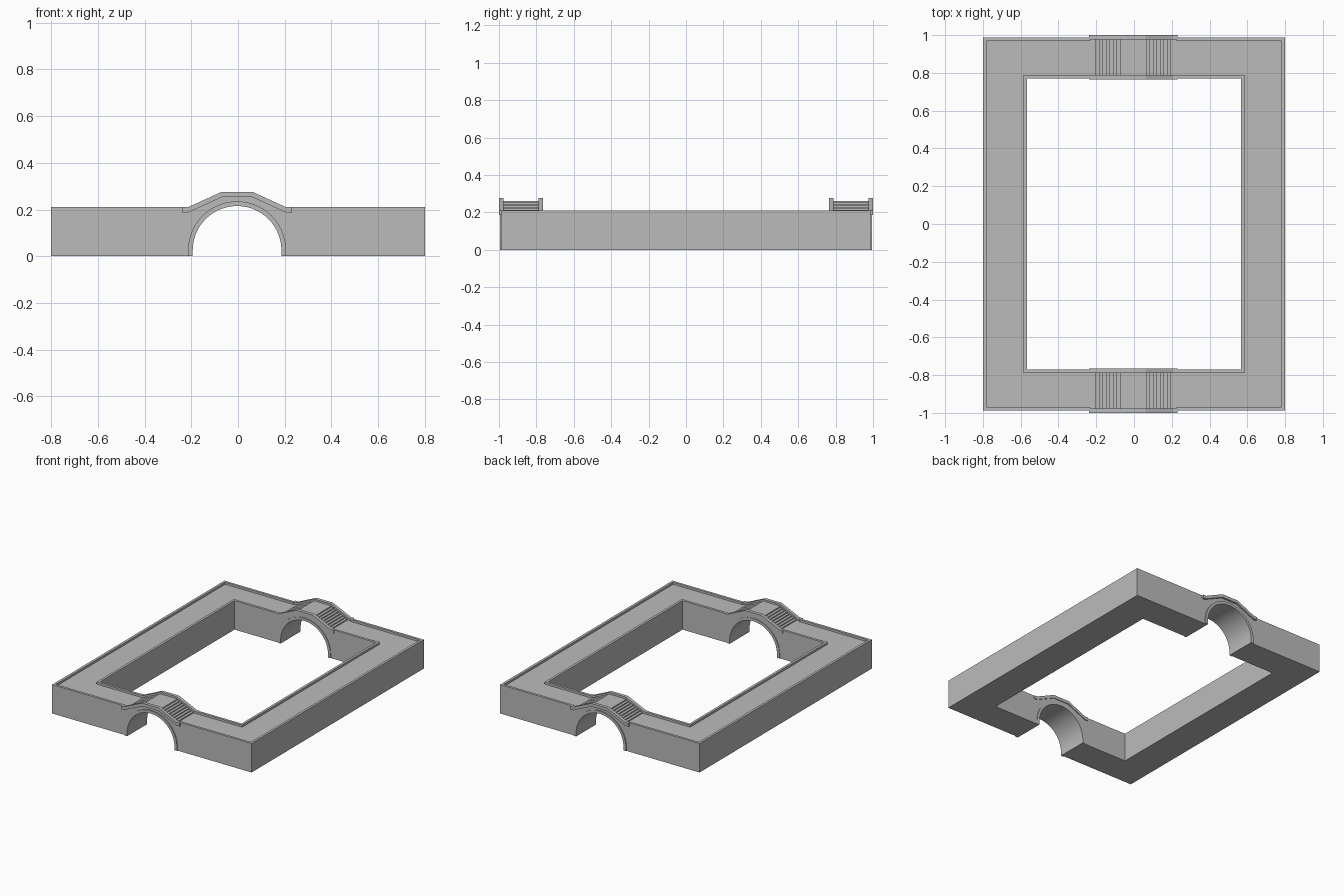
import bpy, bmesh, math
from mathutils import Vector

cube = bpy.data.objects.get("Cube")
if cube:
    bpy.data.objects.remove(cube, do_unlink=True)

stone = bpy.data.materials.new("grey stone")
stone.use_nodes = True
GREY = (0.5, 0.5, 0.5, 1)
stone.diffuse_color = GREY
stone.node_tree.nodes["Principled BSDF"].inputs["Base Color"].default_value = GREY

OX, OY = 0.8, 0.987      # outer half size
IX, IY = 0.567, 0.77     # inner half size
WALK, CURB = 0.195, 0.21  # walkway and curb heights
W = 0.018                # curb width
CX, R, SPRING = -0.004, 0.19, 0.025  # arch centre, radius, springing height
DECK = 0.262


def finish(name, bm):
    bmesh.ops.recalc_face_normals(bm, faces=bm.faces)
    mesh = bpy.data.meshes.new(name)
    bm.to_mesh(mesh)
    bm.free()
    mesh.materials.append(stone)
    obj = bpy.data.objects.new(name, mesh)
    bpy.context.collection.objects.link(obj)
    return obj


def prism(name, outline, y0, y1):
    """Extrude an x-z outline from y0 to y1."""
    bm = bmesh.new()
    face = bm.faces.new([bm.verts.new((x, y0, z)) for x, z in outline])
    ext = bmesh.ops.extrude_face_region(bm, geom=[face])["geom"]
    bmesh.ops.translate(bm, vec=Vector((0, y1 - y0, 0)),
                        verts=[g for g in ext if isinstance(g, bmesh.types.BMVert)])
    return finish(name, bm)


def box(name, x0, x1, y0, y1, z0, z1):
    return prism(name, [(x0, z0), (x1, z0), (x1, z1), (x0, z1)], y0, y1)


def arch(radius, n=28):
    """Arch curve from the left foot to the right foot, with straight legs."""
    arc = [(CX - radius * math.cos(math.pi * i / n), SPRING + radius * math.sin(math.pi * i / n))
           for i in range(n + 1)]
    return [(CX - radius, 0)] + arc + [(CX + radius, 0)]


def mirrored(half):
    """Complete an outline given its right half, listed from outside to centre."""
    return [(CX + x, z) for x, z in half] + [(CX - x, z) for x, z in reversed(half)]


# Stair outline, climbing from the walkway to the flat deck
STEPS, X_FOOT, X_TOP = 8, 0.2, 0.07
stairs = []
for i in range(STEPS):
    x = X_FOOT + (X_TOP - X_FOOT) * i / (STEPS - 1)
    stairs += [(x, WALK + (DECK - WALK) * i / STEPS), (x, WALK + (DECK - WALK) * (i + 1) / STEPS)]

wall_outline = [(-OX, 0)] + arch(R) + [(OX, 0), (OX, WALK)] + mirrored(stairs) + [(-OX, WALK)]
trim_outline = arch(R) + arch(R + 0.02)[::-1]
rail_top = [(0.235, CURB), (0.21, CURB), (0.065, 0.276)]
rail_low = [(0.235, 0.187), (0.21, 0.187), (0.065, 0.253)]
rail_outline = mirrored(rail_top) + mirrored(rail_low)[::-1]

# Front and back walls with arched stair bridges
for side, s in (("front", -1), ("back", 1)):
    prism(side + "_arched_wall", wall_outline, s * IY, s * OY)
    for edge, y0, y1, t0, t1 in (("outer", 0.977, 1.0, OY, 0.994),
                                 ("inner", 0.765, 0.789, 0.766, IY)):
        prism(f"{side}_{edge}_parapet", rail_outline, s * y0, s * y1)
        prism(f"{side}_{edge}_arch_trim", trim_outline, s * t0, s * t1)
    # Curbs stop where the parapets begin
    for hand, h in (("left", 1), ("right", -1)):
        start = CX + h * 0.23
        box(f"{side}_{hand}_outer_curb", start, h * OX, s * (OY - W), s * OY, WALK, CURB)
        box(f"{side}_{hand}_inner_curb", start, h * (IX + W), s * IY, s * (IY + W), WALK, CURB)

# Side walls and their curbs
for hand, h in (("left", 1), ("right", -1)):
    box(hand + "_side_wall", h * IX, h * OX, -IY, IY, 0, WALK)
    box(hand + "_side_outer_curb", h * (OX - W), h * OX, W - OY, OY - W, WALK, CURB)
    box(hand + "_side_inner_curb", h * IX, h * (IX + W), -IY, IY, WALK, CURB)

# Smooth the arch undersides while keeping edges sharp
for obj in bpy.context.collection.objects:
    if obj.name.endswith(("arched_wall", "arch_trim")):
        bpy.ops.object.select_all(action="DESELECT")
        obj.select_set(True)
        bpy.context.view_layer.objects.active = obj
        bpy.ops.object.shade_smooth_by_angle(angle=math.radians(20))
